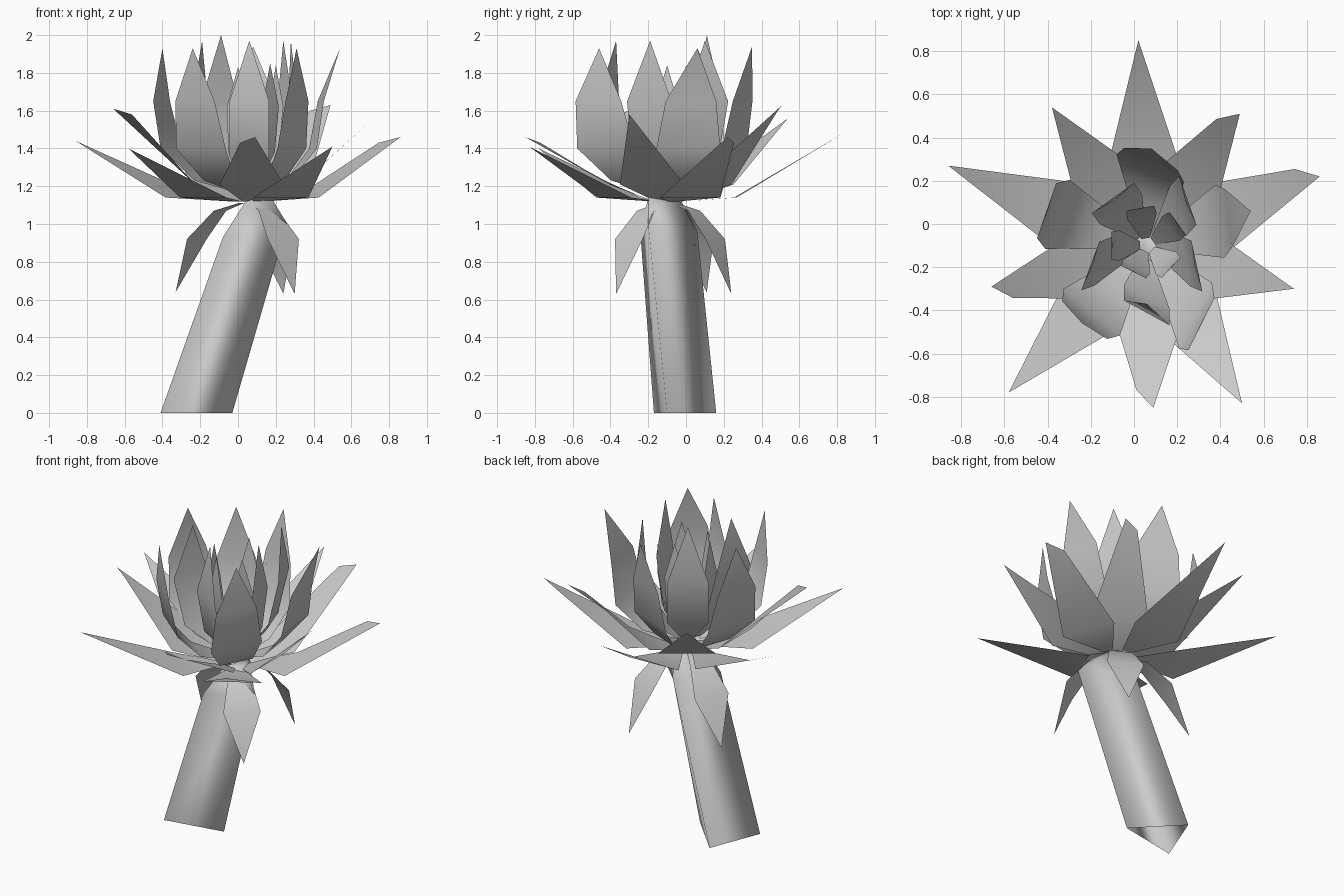
import bpy, bmesh
from mathutils import Vector, Matrix

if "Cube" in bpy.data.objects:
    bpy.data.objects.remove(bpy.data.objects["Cube"])

CENTRE = Vector((0.06, -0.10, 0))


def finish(name, bm):
    mesh = bpy.data.meshes.new(name)
    bm.to_mesh(mesh)
    bm.free()
    for p in mesh.polygons:
        p.use_smooth = True
    obj = bpy.data.objects.new(name, mesh)
    bpy.context.collection.objects.link(obj)
    return obj


def petal(bm, tip, rows, shoulder=0, twist=0, bulge=1):
    """rows: (fraction of reach, height, half width) from base to tip."""
    tip = Vector(tip)
    reach = Vector((tip.x, tip.y, 0)) - CENTRE
    across = Vector((-reach.y, reach.x, 0)).normalized()
    side = Matrix.Rotation(twist, 3, 'Z') @ across
    pairs = []
    for f, z, w in rows:
        c = CENTRE + reach * f * bulge + Vector((0, 0, z))
        pairs.append([bm.verts.new(c - side * w), bm.verts.new(c + side * w)])
    for (a, b), (c, d) in zip(pairs, pairs[1:]):
        bm.faces.new((a, b, d, c))
    a, b = pairs[-1]
    t = bm.verts.new(tip)
    if shoulder:
        # clipped corner beside the tip
        back = CENTRE + reach * 0.89 + across * 0.075 * shoulder
        s = bm.verts.new((back.x, back.y, tip.z - 0.03))
        bm.faces.new((a, b, s, t) if shoulder > 0 else (a, b, t, s))
    else:
        bm.faces.new((a, b, t))


def ring(name, petals, rows):
    """petals: (tip, shoulder side, twist, bulge), the last three optional."""
    bm = bmesh.new()
    for tip, *shape in petals:
        petal(bm, tip, rows, *shape)
    finish(name, bm)


# Leaning three-sided stem, open below, narrowing at the top
bm = bmesh.new()
levels = [
    [(-0.03, -0.10, 0), (-0.28, 0.16, 0), (-0.41, -0.17, 0)],
    [(0.26, -0.20, 1.00), (0.05, 0.06, 0.96), (-0.08, -0.24, 0.93)],
    [(0.17, -0.20, 1.15), (0.10, -0.03, 1.13), (0.04, -0.20, 1.12)],
]
rings = [[bm.verts.new(p) for p in lv] for lv in levels]
for lo, hi in zip(rings, rings[1:]):
    for i in range(3):
        j = (i + 1) % 3
        bm.faces.new((lo[i], lo[j], hi[j], hi[i]))
bm.faces.new(rings[-1])
finish("stem", bm)

# Drooping sepals
ring("sepals",
     [((0.30, -0.37, 0.63),), ((-0.33, 0.11, 0.64), 0, 0, 0.95),
      ((0.24, 0.24, 0.63),)],
     [(0.12, 1.11, 0.03), (0.42, 1.07, 0.07), (0.75, 0.92, 0.11)])

# Wide spreading outer petals
ring("outer_petals",
     [((0.02, 0.85, 1.49),), ((-0.86, 0.27, 1.44), 0, -0.2),
      ((-0.58, -0.78, 1.40),), ((0.50, -0.83, 1.41),),
      ((0.86, 0.22, 1.46), 1)],
     [(0.1, 1.12, 0.03), (0.38, 1.14, 0.17)])

# Second spreading ring, a little steeper
ring("second_petals",
     [((-0.38, 0.54, 1.56),), ((0.49, 0.51, 1.63), 1),
      ((-0.66, -0.29, 1.61), 1, -0.26), ((0.74, -0.30, 1.58), 0, 0.28),
      ((0.09, -0.85, 1.46), -1)],
     [(0.1, 1.12, 0.04), (0.40, 1.21, 0.17)])

# Upright cup petals
ring("cup_petals",
     [((-0.40, 0.06, 1.93),), ((-0.24, -0.46, 1.93), 0, 0, 0.95),
      ((0.31, -0.46, 1.93), 0, 0.5), ((0.54, 0.06, 1.93), 0, -0.2, 0.78),
      ((0.08, 0.35, 1.94), 0, -0.35, 0.88)],
     [(0.15, 1.17, 0.04), (0.55, 1.23, 0.11), (0.90, 1.40, 0.17),
      (1.01, 1.65, 0.135)])

# Inner cup petals
ring("inner_petals",
     [((-0.09, 0.11, 2.0),), ((0.24, 0.10, 1.97), 0, -0.5),
      ((-0.19, -0.19, 1.97), 0, -0.7), ((0.28, -0.19, 1.97), 0, 0.6),
      ((0.06, -0.37, 1.97), 0, -0.5, 1.1)],
     [(0.2, 1.18, 0.03), (0.80, 1.36, 0.12), (1.05, 1.65, 0.12)])

# Small petals around the heart
ring("heart_petals",
     [((-0.10, -0.10, 1.84),), ((0.03, 0.07, 1.85),), ((0.20, 0.00, 1.84),),
      ((0.17, -0.20, 1.85),), ((0.00, -0.22, 1.83),)],
     [(0.2, 1.18, 0.02), (0.8, 1.38, 0.07), (1.02, 1.62, 0.065)])
